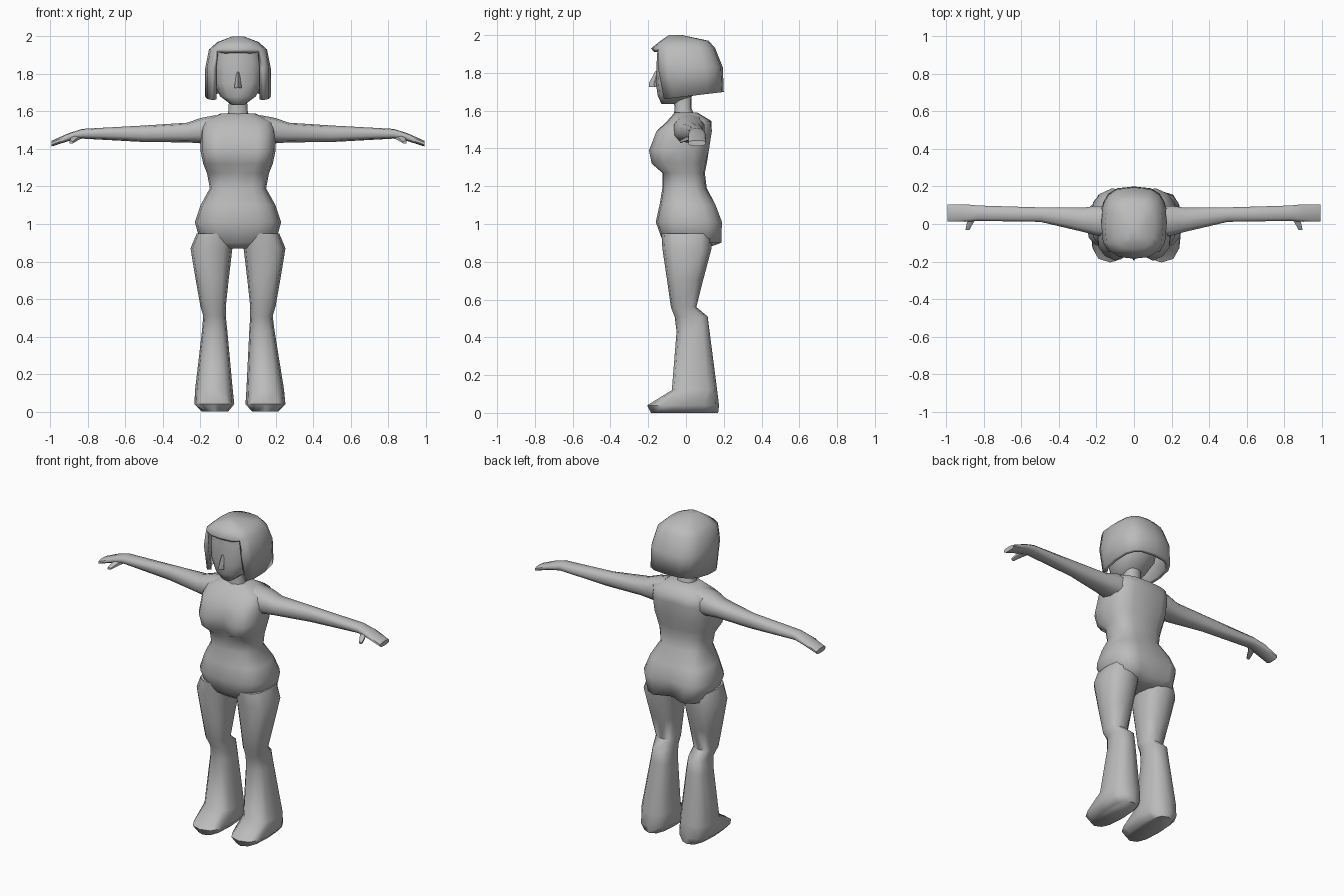
import bpy, bmesh, math

cube = bpy.data.objects.get("Cube")
if cube:
    bpy.data.objects.remove(cube, do_unlink=True)

grey = bpy.data.materials.new("plain_grey")
grey.use_nodes = True
grey.diffuse_color = (0.5, 0.5, 0.5, 1)
grey.node_tree.nodes["Principled BSDF"].inputs["Base Color"].default_value = grey.diffuse_color


def ring(a0, a1, b0, b1, n=12, e=0.8):
    """Rounded-box outline filling a0..a1 by b0..b1, starting at the middle of b0."""
    def power(v):
        return math.copysign(abs(v) ** e, v) if abs(v) > 1e-6 else 0.0
    pts = []
    for i in range(n):
        t = 2 * math.pi * i / n
        pts.append(((a0 + a1) / 2 + power(math.sin(t)) * (a1 - a0) / 2,
                    (b0 + b1) / 2 - power(math.cos(t)) * (b1 - b0) / 2))
    return pts


def loft(name, rings, cut=None, angle=55, cap_start=True):
    """Skin a list of 3D rings; cut(face) picks faces to leave out."""
    bm = bmesh.new()
    rows = [[bm.verts.new(p) for p in r] for r in rings]
    n = len(rows[0])
    for lower, upper in zip(rows, rows[1:]):
        for i in range(n):
            j = (i + 1) % n
            bm.faces.new((lower[i], lower[j], upper[j], upper[i]))
    if cap_start:
        bm.faces.new(rows[0])
    bm.faces.new(rows[-1])
    bmesh.ops.recalc_face_normals(bm, faces=bm.faces[:])
    if cut:
        gone = [f for f in bm.faces if cut(f.calc_center_median())]
        bmesh.ops.delete(bm, geom=gone, context='FACES')
    mesh = bpy.data.meshes.new(name)
    bm.to_mesh(mesh)
    bm.free()
    mesh.materials.append(grey)
    obj = bpy.data.objects.new(name, mesh)
    bpy.context.collection.objects.link(obj)
    bpy.ops.object.select_all(action='DESELECT')
    obj.select_set(True)
    bpy.context.view_layer.objects.active = obj
    bpy.ops.object.shade_smooth_by_angle(angle=math.radians(angle))
    return obj


def upright(sections, n=12, e=0.8):
    """Rings stacked in z from (z, x0, x1, y0, y1)."""
    return [[(x, y, z) for x, y in ring(x0, x1, y0, y1, n, e)]
            for z, x0, x1, y0, y1 in sections]


# Torso: z, half width, front y, back y, cleavage depth, rear crease depth
torso = []
for z, w, front, back, dip_front, dip_back in [
        (0.87, 0.10, -0.08, 0.10, 0, 0),
        (0.90, 0.20, -0.12, 0.195, 0, 0.05),
        (1.01, 0.23, -0.16, 0.20, 0, 0.03),
        (1.10, 0.20, -0.14, 0.165, 0, 0.01),
        (1.19, 0.15, -0.125, 0.11, 0, 0),
        (1.27, 0.165, -0.125, 0.10, 0, 0),
        (1.32, 0.185, -0.19, 0.11, 0.05, 0),
        (1.39, 0.20, -0.205, 0.13, 0.06, 0.01),
        (1.49, 0.20, -0.165, 0.145, 0.015, 0.015),
        (1.545, 0.19, -0.10, 0.135, 0, 0),
        (1.59, 0.09, -0.06, 0.06, 0, 0)]:
    pts = [[x, y, z] for x, y in ring(-w, w, front, back, 16, 0.7)]
    pts[0][1] += dip_front
    pts[8][1] -= dip_back
    torso.append(pts)
loft("torso", torso, angle=70)

# Neck and head
loft("neck", upright([(1.54, -0.07, 0.07, -0.07, 0.06),
                      (1.61, -0.052, 0.052, -0.06, 0.03),
                      (1.70, -0.05, 0.05, -0.07, 0.03)], 10))
loft("head", upright([(1.635, -0.035, 0.035, -0.13, -0.05),
                      (1.68, -0.095, 0.095, -0.15, 0.04),
                      (1.75, -0.13, 0.13, -0.16, 0.10),
                      (1.86, -0.14, 0.14, -0.155, 0.13),
                      (1.94, -0.12, 0.12, -0.15, 0.10)]), angle=70)
loft("nose", upright([(1.725, -0.02, 0.02, -0.195, -0.14),
                      (1.745, -0.017, 0.017, -0.197, -0.14),
                      (1.81, -0.008, 0.008, -0.162, -0.14)], 4, 1))

# Bobbed hair: hollow shell with an open face, lower edge rising to the back
hair_rings = upright([(1.675, -0.175, 0.175, -0.155, 0.20),
                      (1.83, -0.175, 0.175, -0.19, 0.195),
                      (1.93, -0.155, 0.155, -0.185, 0.155),
                      (1.97, -0.11, 0.11, -0.135, 0.12),
                      (2.0, -0.03, 0.03, -0.09, -0.02)], 16, 0.7)
hair_rings[0] = [(x, y, z + 0.12 * y) for x, y, z in hair_rings[0]]
hair = loft("hair", hair_rings, angle=50, cap_start=False,
            cut=lambda c: c.z < 1.92 and c.y < -0.1 and abs(c.x) < 0.13)
shell = hair.modifiers.new("thickness", 'SOLIDIFY')
shell.thickness = 0.025
shell.offset = -1

for side, s in (("left", 1), ("right", -1)):
    # Arm with flat mitten hand: x, y range, z range
    loft(side + "_arm", [[(s * x, y, z) for y, z in ring(y0, y1, z0, z1, 10)]
                         for x, y0, y1, z0, z1 in [
        (0.12, -0.07, 0.10, 1.42, 1.58),
        (0.20, -0.065, 0.10, 1.43, 1.565),
        (0.27, -0.045, 0.09, 1.435, 1.54),
        (0.50, 0.01, 0.09, 1.437, 1.525),
        (0.83, 0.015, 0.10, 1.455, 1.507),
        (0.90, 0.01, 0.107, 1.443, 1.485),
        (0.995, 0.012, 0.105, 1.413, 1.443)]])
    # Thumb
    loft(side + "_thumb", [[(s * x, y, z) for x, z in ring(x0, x1, z0, z1, 6)]
                           for y, x0, x1, z0, z1 in [
        (0.04, 0.83, 0.88, 1.45, 1.48),
        (0.005, 0.855, 0.893, 1.438, 1.465),
        (-0.033, 0.877, 0.90, 1.428, 1.442)]])
    # Leg with flared lower half and pointed foot, right foot set slightly inward
    leg = upright([(0.0, 0.075, 0.215, -0.185, 0.17),
                   (0.04, 0.04, 0.253, -0.205, 0.175),
                   (0.12, 0.045, 0.245, -0.075, 0.165),
                   (0.43, 0.06, 0.195, -0.05, 0.125),
                   (0.51, 0.065, 0.185, -0.06, 0.115),
                   (0.56, 0.065, 0.20, -0.08, 0.055),
                   (0.70, 0.05, 0.225, -0.10, 0.09),
                   (0.87, 0.03, 0.253, -0.125, 0.135),
                   (0.95, 0.02, 0.22, -0.13, 0.14)], 12, 0.75)
    slide = 0.0 if s > 0 else 0.022
    loft(side + "_leg", [[(s * (x - slide * max(0, 1 - z / 0.5)), y, z)
                          for x, y, z in r] for r in leg], angle=60)
